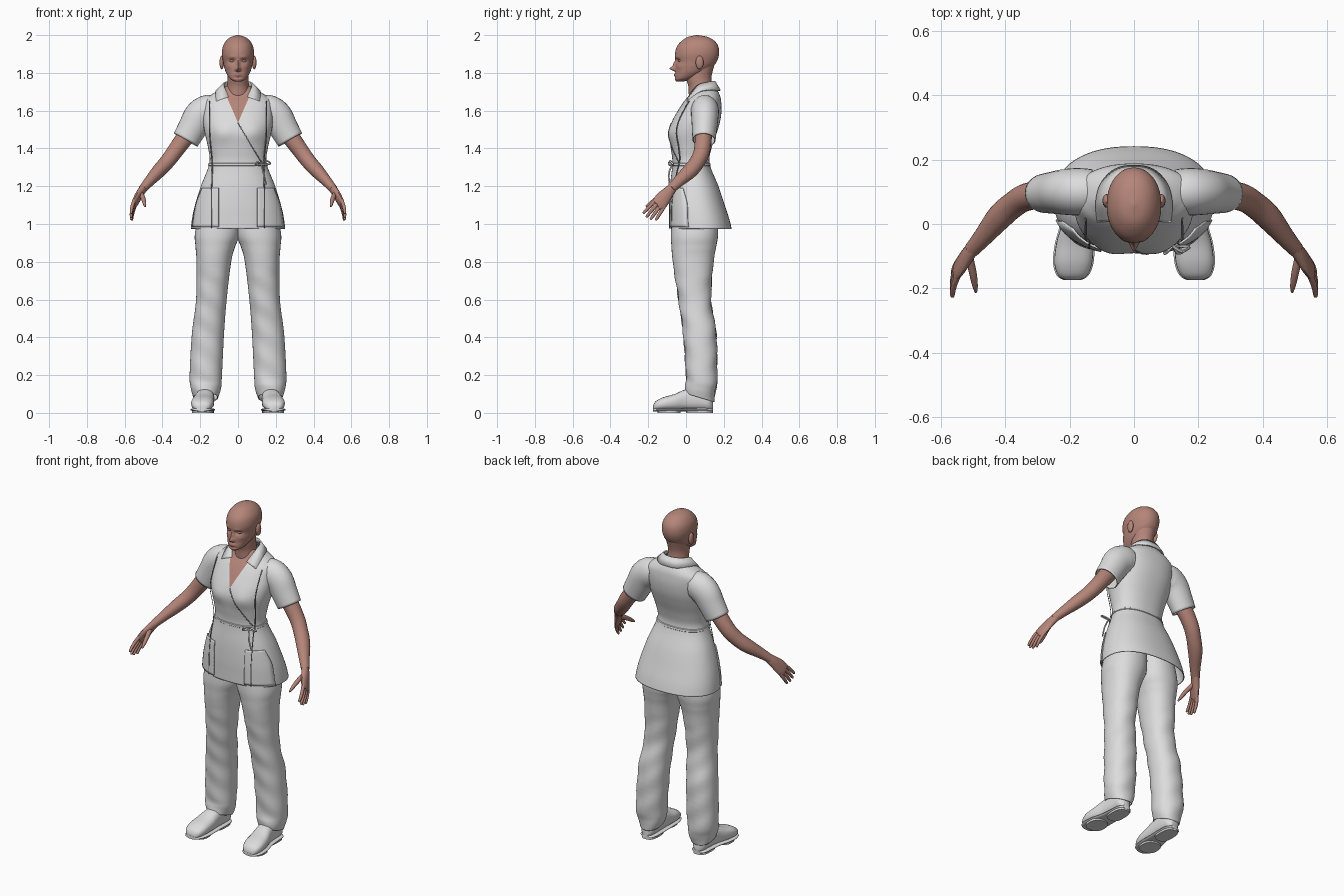
import bpy, bmesh
from math import sin, cos, pi, asin, exp
from mathutils import Vector

old = bpy.data.objects.get("Cube")
if old:
    bpy.data.objects.remove(old, do_unlink=True)


def material(name, rgb):
    m = bpy.data.materials.new(name)
    m.use_nodes = True
    m.diffuse_color = (*rgb, 1)
    bsdf = next(n for n in m.node_tree.nodes if n.type == 'BSDF_PRINCIPLED')
    bsdf.inputs["Base Color"].default_value = (*rgb, 1)
    bsdf.inputs["Roughness"].default_value = 0.7
    return m


CLOTH = material("white_cloth", (0.72, 0.72, 0.72))
SKIN = material("skin", (0.46, 0.235, 0.19))
LIPS = material("lips", (0.40, 0.17, 0.145))
SEAM = material("seam_grey", (0.3, 0.3, 0.3))
parts = []


def finish(name, bm, mats, thick=0):
    bmesh.ops.recalc_face_normals(bm, faces=bm.faces)
    me = bpy.data.meshes.new(name)
    bm.to_mesh(me)
    bm.free()
    for m in mats:
        me.materials.append(m)
    ob = bpy.data.objects.new(name, me)
    bpy.context.collection.objects.link(ob)
    parts.append(ob)
    if thick:
        mod = ob.modifiers.new("thickness", 'SOLIDIFY')
        mod.thickness = thick
    return ob


def smooth_rows(rows, sub):
    """Catmull-Rom interpolation of tuples."""
    out = []
    for i in range(len(rows) - 1):
        a, b, c, d = (rows[min(max(i + k, 0), len(rows) - 1)] for k in (-1, 0, 1, 2))
        for j in range(sub):
            t = j / sub
            out.append([q + 0.5 * t * (r - p + t * (2 * p - 5 * q + 4 * r - s + t * (3 * (q - r) + s - p)))
                        for p, q, r, s in zip(a, b, c, d)])
    return out + [list(rows[-1])]


def skin_rings(rings, closed=True, caps=True):
    bm = bmesh.new()
    vs = [[bm.verts.new(p) for p in r] for r in rings]
    n = len(vs[0])
    for a, b in zip(vs, vs[1:]):
        for i in range(n if closed else n - 1):
            bm.faces.new((a[i], a[(i + 1) % n], b[(i + 1) % n], b[i]))
    if caps:
        bm.faces.new(vs[0])
        bm.faces.new(vs[-1])
    return bm


def power(v, e):
    return (abs(v) ** e) * (1 if v >= 0 else -1)


def oval(z, cx, hw, yf, yb, n=32, sq=2.3, off=0):
    """Horizontal rounded section; angle 0 faces the front."""
    cy, hd = (yf + yb) / 2, (yb - yf) / 2
    angles = [2 * pi * i / n for i in range(n)]
    return [Vector((cx + (hw + off) * power(sin(t), 2 / sq), cy - (hd + off) * power(cos(t), 2 / sq), z))
            for t in angles]


def tube(name, rows, mat, ref, sub=4, n=16, caps=True, thick=0):
    """Oval tube through rows of x, y, z, radius along ref, other radius."""
    pts = smooth_rows(rows, sub)
    rings = []
    for i, p in enumerate(pts):
        t = Vector(pts[min(i + 1, len(pts) - 1)][:3]) - Vector(pts[max(i - 1, 0)][:3])
        t.normalize()
        a = (Vector(ref) - t * t.dot(Vector(ref))).normalized()
        b = t.cross(a)
        rings.append([Vector(p[:3]) + a * p[3] * cos(u) + b * p[4] * sin(u)
                      for u in (2 * pi * k / n for k in range(n))])
    return finish(name, skin_rings(rings, caps=caps), [mat], thick)


def push(verts, bumps, limit):
    """Soft dents and swellings on the front: x, z, x size, z size, depth."""
    for v in verts:
        if v.co.y < limit:
            x, z = v.co.x, v.co.z
            v.co.y += sum(d * exp(-((x - bx) / sx) ** 2 - ((z - bz) / sz) ** 2) for bx, bz, sx, sz, d in bumps)


# Tunic: z, half width, front y, back y
TUNIC = [(.975, .25, -.09, .242), (1.03, .243, -.09, .228), (1.1, .228, -.09, .205),
         (1.2, .197, -.085, .172), (1.32, .152, -.072, .125), (1.4, .158, -.08, .135),
         (1.48, .176, -.088, .162), (1.54, .185, -.075, .18), (1.6, .185, -.043, .188),
         (1.65, .18, -.01, .186), (1.68, .148, .015, .18), (1.71, .1, .03, .165), (1.73, .07, .04, .15)]
BUST = [(s * .08, 1.48, .055, .05, -.012) for s in (-1, 1)]
V_LOW, V_SLOPE = 1.535, .43


def tunic_at(z):
    fine = smooth_rows(TUNIC, 8)
    for a, b in zip(fine, fine[1:]):
        if z <= b[0]:
            f = (z - a[0]) / (b[0] - a[0])
            return [p + (q - p) * f for p, q in zip(a, b)]
    return fine[-1]


bm = skin_rings([oval(r[0], 0, *r[1:], n=64) for r in smooth_rows(TUNIC, 5)], caps=False)
push(bm.verts, BUST, 0)
for side in (-1, 1):
    front = [f for f in bm.faces if f.calc_center_median().y < .08 and f.calc_center_median().z > 1.5]
    geom = list({g for f in front for g in (*f.verts, *f.edges, f)})
    bmesh.ops.bisect_plane(bm, geom=geom, plane_co=(0, 0, V_LOW), plane_no=(side, 0, -V_SLOPE))
for f in bm.faces:
    c = f.calc_center_median()
    f.material_index = int(c.y < .08 and abs(c.x) < V_SLOPE * (c.z - V_LOW))
finish("tunic", bm, [CLOTH, SKIN], .005)


def patch(name, rows, off, mat=CLOTH, thick=.006, cols=10):
    """Plate that follows the tunic front; rows of z, x start, x end."""
    grid = []
    for z, x0, x1 in smooth_rows(rows, 6):
        _, hw, yf, yb = tunic_at(z)
        line = []
        for k in range(cols + 1):
            x = x0 + (x1 - x0) * k / cols
            t = asin(max(-1, min(1, power(x / hw, 1.15))))
            line.append(Vector((x + off * sin(t), (yf + yb) / 2 - ((yb - yf) / 2 + off) * power(cos(t), 2 / 2.3), z)))
        grid.append(line)
    bm = skin_rings(grid, closed=False, caps=False)
    push(bm.verts, BUST, 0)
    return finish(name, bm, [mat], thick)


# Waist seam, wrap edge and closing ties
band = [oval(z, 0, *tunic_at(z)[1:], n=64, off=o) for z, o in ((1.308, 0), (1.311, .004), (1.321, .004), (1.324, 0))]
finish("waist_band", skin_rings(band, caps=False), [CLOTH])
patch("wrap_edge", [(1.325, .122, .127), (1.43, .058, .063), (V_LOW, -.002, .003)], .003, SEAM, .003, 2)
for name, path in (("bow_loop_upper", [(.12, -.068, 1.32), (.15, -.085, 1.335), (.172, -.07, 1.318), (.12, -.07, 1.315)]),
                   ("bow_loop_lower", [(.12, -.07, 1.32), (.1, -.09, 1.328), (.095, -.088, 1.312), (.12, -.07, 1.315)]),
                   ("bow_tail", [(.122, -.07, 1.32), (.135, -.09, 1.27), (.15, -.088, 1.21)])):
    tube(name, [(*p, .005, .004) for p in path], CLOTH, (.3, .8, .5), n=8)

# Collar around the back of the neck
inner = [(.05, .01, 1.675), (.076, .06, 1.735), (.07, .115, 1.752), (.04, .148, 1.757), (0, .155, 1.757)]
outer = [(.115, .005, 1.65), (.12, .065, 1.7), (.105, .125, 1.712), (.06, .172, 1.708), (0, .184, 1.708)]


def both_sides(half):
    return smooth_rows(half + [(-x, y, z) for x, y, z in half[-2::-1]], 5)


finish("collar", skin_rings([both_sides(inner), both_sides(outer)], closed=False, caps=False), [CLOTH], .008)

# Neck and head
NECK = [(1.62, .075, .02, .15), (1.68, .066, .015, .148), (1.73, .058, .012, .138),
        (1.78, .056, .0, .135), (1.84, .06, .02, .15)]
finish("neck", skin_rings([oval(r[0], 0, *r[1:], sq=2) for r in smooth_rows(NECK, 5)]), [SKIN])
HEAD = [(1.755, .02, -.053, -.01), (1.77, .044, -.06, .04), (1.8, .063, -.057, .1), (1.83, .073, -.056, .14),
        (1.86, .079, -.053, .163), (1.9, .085, -.058, .175), (1.94, .08, -.048, .171),
        (1.97, .063, -.022, .15), (1.99, .038, .01, .115), (2.0, .004, .055, .065)]
bm = skin_rings([oval(r[0], 0, *r[1:], n=96, sq=2.1) for r in smooth_rows(HEAD, 8)])
FACE = [(0, 1.822, .011, .011, -.026), (0, 1.845, .008, .022, -.014), (0, 1.79, .02, .008, -.006),
        (0, 1.803, .02, .004, .003), (0, 1.775, .03, .005, .004)]
for s in (-1, 1):
    FACE += [(s * .031, 1.864, .015, .010, .012), (s * .031, 1.884, .02, .007, -.004),
             (s * .05, 1.835, .018, .016, -.004), (s * .011, 1.817, .005, .006, -.006)]
push(bm.verts, FACE, .03)
for f in bm.faces:
    c = f.calc_center_median()
    f.material_index = int(c.y < 0 and (c.x / .022) ** 2 + ((c.z - 1.79) / .009) ** 2 < 1)
finish("head", bm, [SKIN, LIPS])


def ball(name, loc, size, mat):
    bm = bmesh.new()
    bmesh.ops.create_uvsphere(bm, u_segments=20, v_segments=12, radius=1)
    for v in bm.verts:
        v.co = Vector(loc) + Vector(v.co[i] * size[i] for i in range(3))
    finish(name, bm, [mat])


# Trouser leg: z, inner x, outer x, front y, back y
LEG = [(1.08, -.01, .2, -.07, .165), (.95, -.01, .228, -.08, .17), (.88, .015, .225, -.077, .16),
       (.8, .036, .22, -.07, .147), (.6, .06, .222, -.04, .133), (.42, .074, .244, -.015, .16),
       (.2, .085, .256, 0, .165), (.13, .09, .25, -.003, .157), (.08, .106, .236, -.004, .148)]
# Shoe: y, centre x, half width, top z
SHOE = [(-.174, .192, .022, .04), (-.16, .191, .045, .062), (-.12, .189, .059, .083), (-.06, .184, .058, .1),
        (0, .176, .05, .125), (.07, .172, .047, .13), (.12, .172, .042, .11), (.142, .172, .02, .08)]


def shoe_loft(name, s, low, high, grow):
    rings = []
    for y, cx, hw, top in smooth_rows(SHOE, 4):
        z0, z1 = low, high or top
        rings.append([Vector((s * (cx + (hw + grow) * power(cos(t), .8)), y * (1 + grow),
                              (z0 + z1) / 2 + (z1 - z0) / 2 * power(sin(t), .8)))
                      for t in (2 * pi * k / 24 for k in range(24))])
    finish(name, skin_rings(rings), [CLOTH])


HAND_WIDE = Vector((0, -.75, .66))
for s, side in ((1, "left"), (-1, "right")):
    def flip(rows):
        return [(s * r[0], *r[1:]) for r in rows]

    # Face details
    ball(side + "_eye", (s * .031, -.029, 1.863), (.014, .013, .008), SKIN)
    ball(side + "_ear", (s * .086, .072, 1.855), (.012, .021, .036), SKIN)

    # Sleeve, pocket and long seams
    tube(side + "_sleeve", flip([(.13, .1, 1.6, .07, .08), (.165, .1, 1.597, .074, .085), (.205, .1, 1.568, .072, .084),
                                 (.24, .098, 1.51, .067, .077), (.277, .095, 1.445, .061, .072)]),
         CLOTH, (0, 1, 0), n=28, caps=False, thick=.005)
    patch(side + "_pocket", flip([(.985, .1, .238), (1.1, .1, .22), (1.19, .1, .186)])
          if s == 0 else [(z, s * a, s * b) for z, a, b in ((.985, .1, .238), (1.1, .1, .22), (1.19, .1, .186))], .007)
    patch(side + "_long_seam", [(z, s * x, s * (x + .004)) for z, x in
                                ((.98, .135), (1.2, .132), (1.32, .128), (1.48, .142), (1.65, .142))],
          .009, SEAM, .003, 2)

    # Arm and palm
    tube(side + "_arm", flip([(.17, .1, 1.6, .05, .05), (.25, .095, 1.5, .046, .049), (.33, .085, 1.39, .043, .043),
                              (.375, .06, 1.33, .041, .04), (.42, .02, 1.28, .041, .037), (.47, -.04, 1.225, .031, .028),
                              (.505, -.08, 1.185, .025, .022)]), SKIN, (0, 1, 0), n=24)
    tube(side + "_palm", flip([(.492, -.065, 1.2, .024, .02), (.515, -.093, 1.168, .031, .02),
                               (.537, -.125, 1.13, .04, .017), (.552, -.145, 1.1, .036, .013),
                               (.554, -.15, 1.095, .02, .006)]), SKIN, HAND_WIDE)
    # Fingers and thumb
    for k, (finger, length) in enumerate((("little", .8), ("ring", .95), ("middle", 1), ("index", .95))):
        base = Vector((.546, -.136, 1.112)) + HAND_WIDE * (k - 1.5) * .019
        path = [(0, 1), (.35, 1.02), (.7, .9), (.95, .7), (1, .25)]
        rows = []
        for f, r in path:
            p = base + Vector((.02 * f + .02 * f * (1 - f), -.066 * f, -.085 * f)) * length
            p += HAND_WIDE * (k - 1.5) * .006 * f
            rows.append((*p, .0095 * r, .0095 * r))
        tube(f"{side}_{finger}_finger", flip(rows), SKIN, HAND_WIDE, n=12)
    tube(side + "_thumb", flip([(.515, -.095, 1.165, .014, .013), (.502, -.15, 1.135, .013, .012),
                                (.495, -.19, 1.108, .01, .009), (.492, -.212, 1.092, .004, .004)]),
         SKIN, HAND_WIDE, n=12)

    # Trouser leg with soft folds and a hem that drops at the heel
    rings = []
    for z, a, b, yf, yb in smooth_rows(LEG, 8):
        ring = oval(z, s * (a + b) / 2, (b - a) / 2, yf, yb, n=40, sq=2.2)
        for p in ring:
            p.y += .003 * sin(z * 45 + p.x * 30) * (z < .75)
            p.z -= max(0, .2 - z) * 2.5 * (p.y - .075)
        rings.append(ring)
    finish(side + "_trouser_leg", skin_rings(rings, caps=False), [CLOTH], .005)

    # Shoe
    shoe_loft(side + "_shoe", s, .014, None, 0)
    shoe_loft(side + "_sole", s, .008, .026, .004)
    heel = [oval(z, s * .172, .044, .0, .142, sq=2.8) for z in (0, .022)]
    finish(side + "_heel", skin_rings(heel), [CLOTH])
    tread = [oval(z, s * .189, .054, -.15, -.03, sq=2.4) for z in (0, .015)]
    finish(side + "_tread", skin_rings(tread), [CLOTH])

# Smooth shading with sharp creases
bpy.ops.object.select_all(action='DESELECT')
for ob in parts:
    ob.select_set(True)
bpy.context.view_layer.objects.active = parts[0]
bpy.ops.object.shade_smooth_by_angle(angle=.7)
